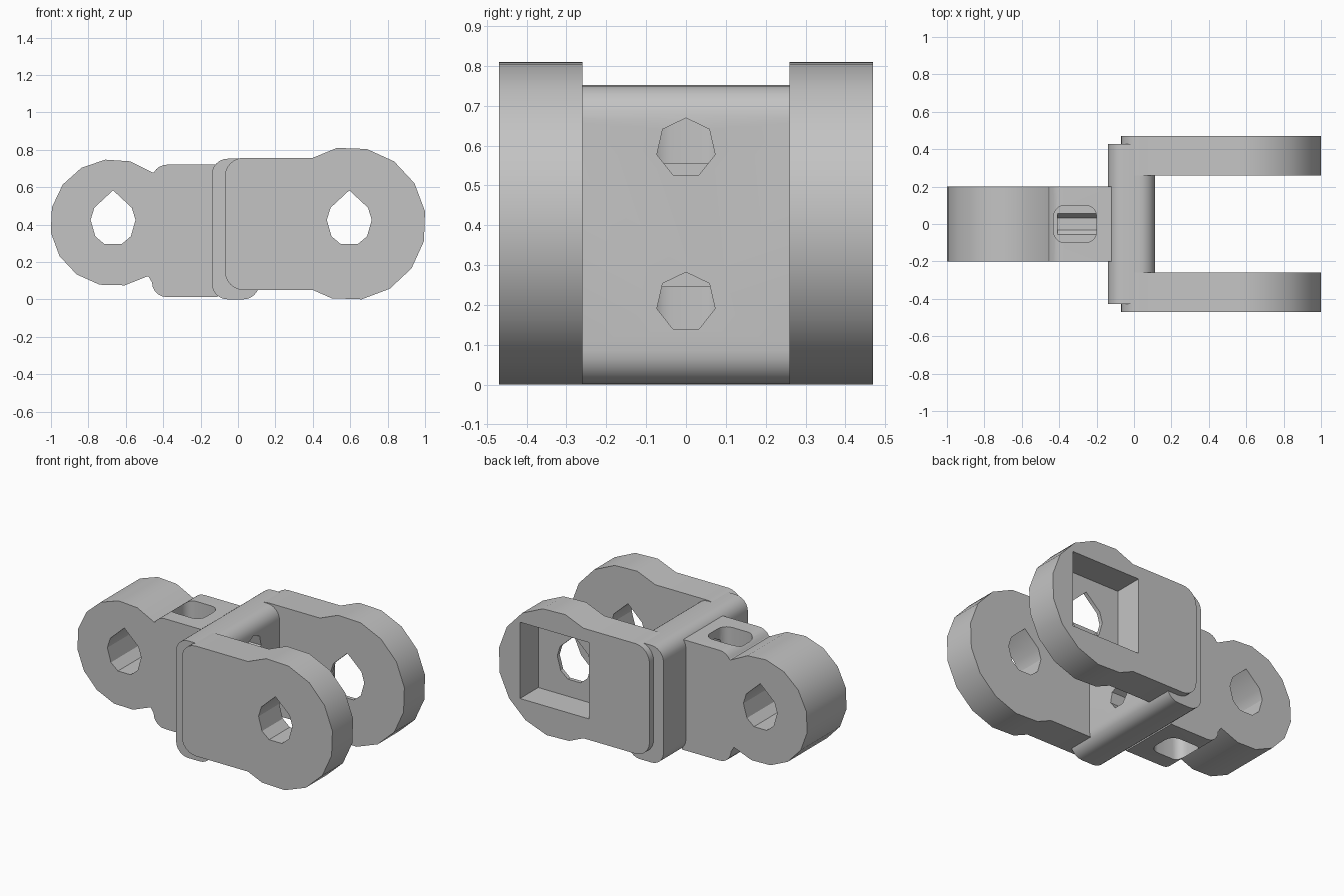
import bpy, bmesh, math
from mathutils import Vector

cube = bpy.data.objects.get("Cube")
if cube:
    bpy.data.objects.remove(cube, do_unlink=True)

grey = bpy.data.materials.new("plain_grey")
grey.use_nodes = True
grey.diffuse_color = (0.55, 0.55, 0.55, 1)
grey.node_tree.nodes["Principled BSDF"].inputs["Base Color"].default_value = grey.diffuse_color


def arc(cu, cv, r, start, end, steps):
    """Points on an arc, angles in degrees."""
    angles = [math.radians(start + (end - start) * i / steps) for i in range(steps + 1)]
    return [(cu + r * math.cos(a), cv + r * math.sin(a)) for a in angles]


def rounded_rect(u0, u1, v0, v1, r, steps=5):
    return (arc(u1 - r, v0 + r, r, -90, 0, steps) + arc(u1 - r, v1 - r, r, 0, 90, steps)
            + arc(u0 + r, v1 - r, r, 90, 180, steps) + arc(u0 + r, v0 + r, r, 180, 270, steps))


def prism(name, outline, axis, low, high):
    """Extrude an outline along an axis; outline is (x,z), (y,z) or (x,y)."""
    place = {"y": lambda u, v: Vector((u, low, v)),
             "x": lambda u, v: Vector((low, u, v)),
             "z": lambda u, v: Vector((u, v, low))}[axis]
    bm = bmesh.new()
    face = bm.faces.new([bm.verts.new(place(u, v)) for u, v in outline])
    grown = bmesh.ops.extrude_face_region(bm, geom=[face])["geom"]
    shift = Vector([(high - low) * (axis == a) for a in "xyz"])
    bmesh.ops.translate(bm, vec=shift, verts=[g for g in grown if isinstance(g, bmesh.types.BMVert)])
    bmesh.ops.recalc_face_normals(bm, faces=bm.faces)
    mesh = bpy.data.meshes.new(name)
    bm.to_mesh(mesh)
    bm.free()
    mesh.materials.append(grey)
    obj = bpy.data.objects.new(name, mesh)
    bpy.context.collection.objects.link(obj)
    return obj


def select(obj):
    bpy.ops.object.select_all(action="DESELECT")
    obj.select_set(True)
    bpy.context.view_layer.objects.active = obj


def finish(obj, cutters):
    """Cut the openings, then smooth the rounded sides."""
    select(obj)
    for cutter in cutters:
        cutter.hide_render = True
        mod = obj.modifiers.new("cut", "BOOLEAN")
        mod.operation, mod.solver, mod.object = "DIFFERENCE", "EXACT", cutter
        bpy.ops.object.modifier_apply(modifier=mod.name)
    bpy.ops.object.shade_smooth_by_angle(angle=math.radians(30))


def teardrop(cx, cz):
    half = [(0.045, -0.13), (0.095, -0.088), (0.12, 0), (0.1, 0.065)]
    pts = half + [(0, 0.158)] + [(-u, v) for u, v in reversed(half)]
    return [(cx + u, cz + v) for u, v in pts]


# Openings: pivot holes, square nut pocket, screw holes and access slots
arm_hole = prism("arm_hole_cutter", teardrop(0.595, 0.425), "y", -0.6, 0.6)
eye_hole = prism("eye_hole_cutter", teardrop(-0.668, 0.425), "y", -0.6, 0.6)
pocket = prism("pocket_cutter", [(0.36, 0.185), (0.85, 0.185), (0.85, 0.675), (0.36, 0.675)],
               "y", 0.285, 0.6)
screw_holes = [prism("screw_hole_cutter", arc(0, z, 0.075, 90, 90 + 360 * 6 / 7, 6), "x", -0.41, 0.3)
               for z in (0.594, 0.207)]
slots = [prism("slot_cutter", rounded_rect(-0.43, -0.2, -0.1, 0.1, 0.06), "z", low, high)
         for low, high in ((0.555, 0.9), (-0.1, 0.245))]

# Fork arms: rounded plate ending in a sixteen-sided lobe
arm_outline = ([(0.4, 0.05)] + arc(0.595, 0.405, 0.41, -103.25, 99.25, 9) + [(0.4, 0.757)]
               + arc(0.03, 0.657, 0.1, 90, 180, 6) + arc(0.03, 0.15, 0.1, 180, 270, 6))
front_arm = prism("front_arm", arm_outline, "y", -0.47, -0.26)
back_arm = prism("back_arm", arm_outline, "y", 0.26, 0.47)
finish(front_arm, [arm_hole])
finish(back_arm, [arm_hole, pocket])

# Crosspiece joining the arms
crosspiece = prism("crosspiece", rounded_rect(-0.14, 0.113, 0, 0.752, 0.085, 6), "y", -0.428, 0.428)
finish(crosspiece, screw_holes)

# Eye and neck
neck_outline = (arc(-0.665, 0.41, 0.34, 52, 302.8, 11) + arc(-0.38, 0.092, 0.08, 180, 270, 5)
                + [(-0.11, 0.012), (-0.11, 0.72)] + arc(-0.38, 0.64, 0.08, 90, 150, 4))
eye_and_neck = prism("eye_and_neck", neck_outline, "y", -0.2, 0.2)
finish(eye_and_neck, [eye_hole] + screw_holes + slots)

for cutter in [arm_hole, eye_hole, pocket] + screw_holes + slots:
    bpy.data.objects.remove(cutter, do_unlink=True)
